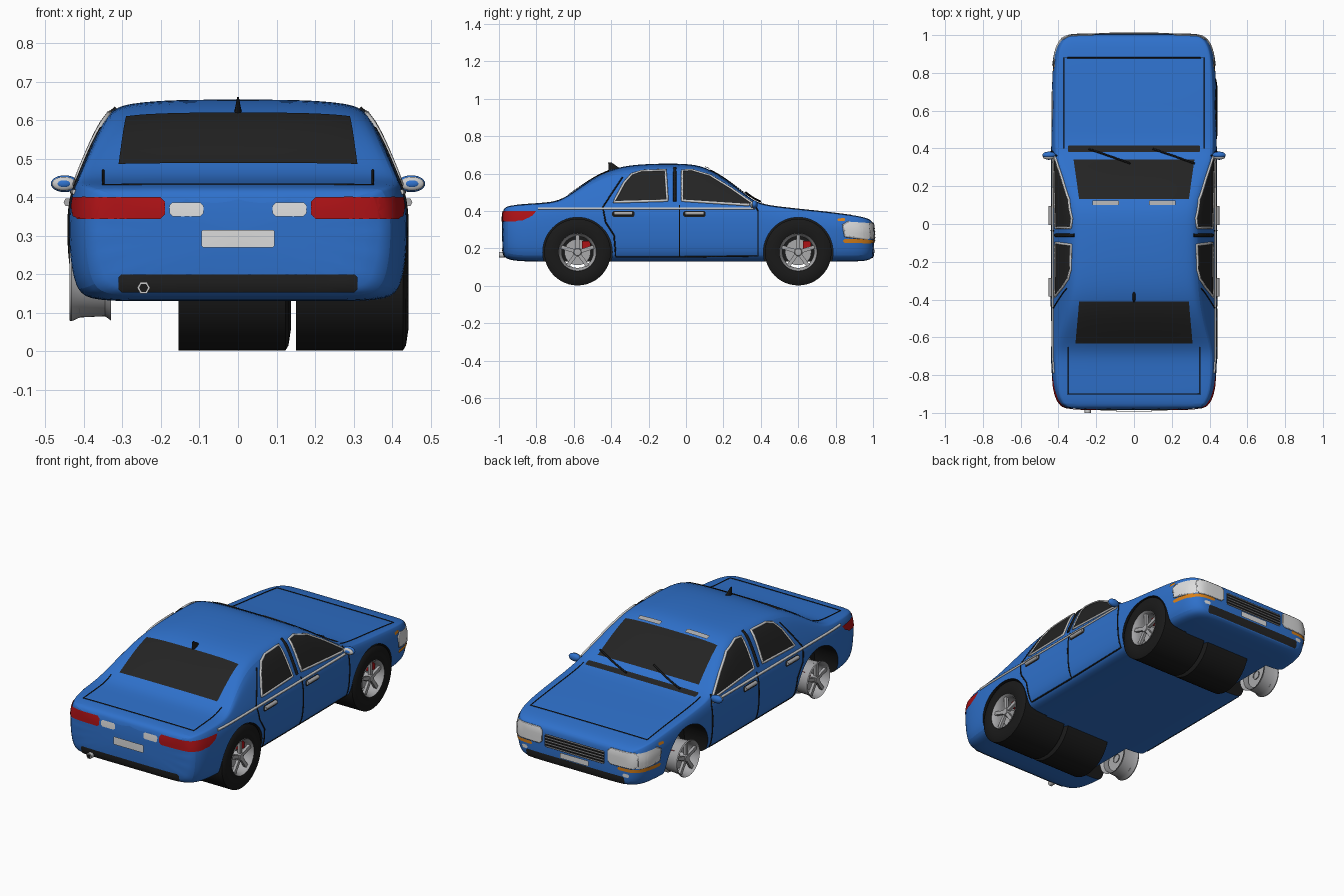
import bpy, bmesh, math
from mathutils import Vector, Matrix
from mathutils.bvhtree import BVHTree

cube = bpy.data.objects.get("Cube")
if cube:
    bpy.data.objects.remove(cube)


def material(name, *rgb):
    m = bpy.data.materials.new(name)
    m.use_nodes = True
    m.diffuse_color = (*rgb, 1)
    m.node_tree.nodes["Principled BSDF"].inputs["Base Color"].default_value = (*rgb, 1)
    return m


BLUE = material("body_blue", .028, .165, .6)
GLASS = material("dark_glass", .017, .017, .017)
BLACK = material("rubber_black", .01, .01, .01)
SILVER = material("silver", .4, .4, .41)
CHROME = material("light_trim", .6, .6, .6)
LAMP = material("lamp_white", .72, .72, .72)
RED = material("lamp_red", .42, .006, .008)
ORANGE = material("indicator_orange", .7, .22, .01)


def select(ob):
    bpy.ops.object.select_all(action='DESELECT')
    ob.select_set(True)
    bpy.context.view_layer.objects.active = ob


def finish(name, bm, mat, angle=35):
    me = bpy.data.meshes.new(name)
    bm.to_mesh(me)
    bm.free()
    ob = bpy.data.objects.new(name, me)
    bpy.context.collection.objects.link(ob)
    me.materials.append(mat)
    select(ob)
    bpy.ops.object.shade_smooth_by_angle(angle=math.radians(angle))
    return ob


# Body shell: cross-sections along the length (y, half width, floor, belt, top)
STATIONS = [
    (-.985, .35, .17, .385, .405), (-.96, .40, .14, .40, .427), (-.88, .43, .13, .41, .436),
    (-.75, .44, .13, .415, .443), (-.67, .44, .13, .42, .455), (-.58, .44, .13, .42, .52),
    (-.48, .44, .13, .42, .588), (-.37, .44, .13, .42, .636), (-.22, .44, .13, .42, .653),
    (0, .44, .13, .42, .655), (.1, .44, .13, .42, .638), (.2, .44, .13, .42, .58),
    (.3, .44, .13, .42, .505), (.37, .44, .13, .418, .446), (.46, .438, .13, .405, .425),
    (.7, .436, .13, .38, .402), (.88, .43, .13, .36, .38), (.96, .405, .132, .345, .366),
    (.995, .37, .145, .325, .348), (1.006, .33, .17, .305, .325)]


def section(y, w, floor, belt, top):
    h = top - belt
    roof = w - .015 - .38 * h
    half = [(0, floor), (w * .5, floor), (w - .06, floor), (w - .02, floor + .025),
            (w - .005, floor + .09), (w, .3), (w - .002, belt - .04), (w - .012, belt),
            (w - .015 - .19 * h, belt + .5 * h), (roof, belt + .88 * h),
            (roof - .05, top - .04 * h), (roof * .5, top), (0, top)]
    ring = half + [(-x, z) for x, z in reversed(half[1:-1])]
    return [(x, y, z) for x, z in ring]


bm = bmesh.new()
rings = [[bm.verts.new(p) for p in section(*s)] for s in STATIONS]
count = len(rings[0])
for a, b in zip(rings, rings[1:]):
    for i in range(count):
        j = (i + 1) % count
        bm.faces.new((a[i], a[j], b[j], b[i]))
bm.faces.new(rings[0])
bm.faces.new(rings[-1])
bmesh.ops.recalc_face_normals(bm, faces=bm.faces)
body = finish("body", bm, BLUE)
sub = body.modifiers.new("smooth", 'SUBSURF')
sub.levels = 2
bpy.ops.object.modifier_apply(modifier="smooth")
bm = bmesh.new()
bm.from_mesh(body.data)
TREE = BVHTree.FromBMesh(bm)
bm.free()

# Wheel arches
WHEELS = {"rear": -.58, "front": .6}
for y in WHEELS.values():
    for side in (-1, 1):
        bm = bmesh.new()
        turn = Matrix.Translation((side * .44, y, .18)) @ Matrix.Rotation(math.pi / 2, 4, 'Y')
        bmesh.ops.create_cone(bm, cap_ends=True, segments=56, radius1=.186, radius2=.186,
                              depth=.32, matrix=turn)
        cutter = finish("arch_cutter", bm, BLACK)
        select(body)
        cut = body.modifiers.new("arch", 'BOOLEAN')
        cut.object, cut.operation, cut.material_mode = cutter, 'DIFFERENCE', 'TRANSFER'
        bpy.ops.object.modifier_apply(modifier="arch")
        bpy.data.objects.remove(cutter)
select(body)
bpy.ops.object.shade_smooth_by_angle(angle=math.radians(35))


# Helpers that lay plates and lines on the shell, seen along an axis
def place(view, a, b, d):
    return Vector({'x': (d, a, b), 'y': (a, d, b), 'z': (a, b, d)}[view[1]])


def cast(view, a, b, lift):
    s = 1 if view[0] == '+' else -1
    p, n, *_ = TREE.ray_cast(place(view, a, b, 2 * s), place(view, 0, 0, -s))
    if p is None:
        p, n, *_ = TREE.find_nearest(place(view, a, b, s * (.9 if view[1] == 'y' else .4)))
    return p + n * lift


def plate(name, view, outline, mat, lift=.004):
    bm = bmesh.new()
    bm.faces.new([bm.verts.new((a, b, 0)) for a, b in outline])
    for axis in (0, 1):
        for k in range(-50, 50):
            at, normal = [0, 0, 0], [0, 0, 0]
            at[axis], normal[axis] = k * .02 + .0013, 1
            bmesh.ops.bisect_plane(bm, geom=bm.verts[:] + bm.edges[:] + bm.faces[:],
                                   plane_co=at, plane_no=normal)
    for v in bm.verts:
        v.co = cast(view, v.co.x, v.co.y, lift)
    bm.normal_update()
    out = place(view, 0, 0, 1 if view[0] == '+' else -1)
    bmesh.ops.reverse_faces(bm, faces=[f for f in bm.faces if f.normal.dot(out) < 0])
    return finish(name, bm, mat, 60)


def tube(name, points, mat, radius, closed=False):
    cu = bpy.data.curves.new(name, 'CURVE')
    cu.dimensions, cu.bevel_depth, cu.bevel_resolution, cu.use_fill_caps = '3D', radius, 1, True
    sp = cu.splines.new('POLY')
    sp.points.add(len(points) - 1)
    for q, p in zip(sp.points, points):
        q.co = (*p, 1)
    sp.use_cyclic_u = closed
    cu.materials.append(mat)
    ob = bpy.data.objects.new(name, cu)
    bpy.context.collection.objects.link(ob)
    select(ob)
    bpy.ops.object.convert(target='MESH')


def line(name, view, path, mat, radius=.004, closed=False, lift=.0):
    pts = []
    for p, q in zip(path, path[1:] + path[:1] if closed else path[1:]):
        p, q = Vector(p), Vector(q)
        steps = max(1, round((q - p).length / .025))
        pts += [cast(view, *p.lerp(q, i / steps), lift) for i in range(steps)]
    if not closed:
        pts.append(cast(view, *path[-1], lift))
    tube(name, pts, mat, radius, closed)


def box(x0, x1, z0, z1, c=.008):
    return [(x0 + c, z0), (x1 - c, z0), (x1, z0 + c), (x1, z1 - c),
            (x1 - c, z1), (x0 + c, z1), (x0, z1 - c), (x0, z0 + c)]


def ball(name, at, size, mat):
    bm = bmesh.new()
    bmesh.ops.create_uvsphere(bm, u_segments=24, v_segments=14, radius=1,
                              matrix=Matrix.Translation(at) @ Matrix.Diagonal((*size, 1)))
    return finish(name, bm, mat, 60)


# Front and rear glass, cowl, wipers, panel gaps
plate("windscreen", '+z', [(-.32, .34), (.32, .34), (.29, .13), (-.29, .13)], GLASS)
plate("rear_window", '+z', [(-.31, -.63), (.31, -.63), (.29, -.41), (-.29, -.41)], GLASS)
plate("cowl", '+z', box(-.35, .35, .38, .415, .004), GLASS)
for x in (-.24, .1):
    line("wiper", '+z', [(x, .395), (x + .22, .315)], BLACK, .005, lift=.009)
line("bonnet_gap", '+z', [(-.37, .4), (-.37, .88), (.37, .88), (.37, .4)], BLACK, .003)
line("boot_gap", '+z', [(-.35, -.65), (-.35, -.9), (.35, -.9), (.35, -.65)], BLACK, .003)

# Sides: windows, doors, trim, lamps, mirrors
FRONT_WINDOW = [(-.02, .455), (-.02, .615), (.03, .618), (.13, .588), (.24, .52), (.36, .437), (.33, .432)]
REAR_WINDOW = [(-.385, .447), (-.33, .55), (-.29, .595), (-.24, .612), (-.11, .617), (-.1, .455)]
for s, view in ((1, '+x'), (-1, '-x')):
    tag = "left_" if s > 0 else "right_"
    for part, shape in (("front_window", FRONT_WINDOW), ("rear_window", REAR_WINDOW)):
        plate(tag + part, view, shape, GLASS)
        line(tag + part + "_trim", view, shape, CHROME, .007, True, .002)
    line(tag + "front_door_gap", view, [(.36, .45), (.385, .4), (.385, .16), (-.035, .155), (-.035, .43)], BLACK)
    line(tag + "pillar_gap", view, [(-.06, .45), (-.06, .63)], BLACK, .009)
    line(tag + "rear_door_gap", view, [(-.035, .155), (-.375, .155), (-.385, .27), (-.43, .34),
                                       (-.445, .42), (-.4, .49), (-.34, .58)], BLACK)
    line(tag + "belt_trim", view, [(-.79, .413), (.37, .413)], CHROME, .007, lift=.001)
    for y in (-.335, .045):
        plate(tag + "handle_recess", view, box(y - .06, y + .06, .368, .4), BLACK, .003)
        line(tag + "handle", view, [(y - .05, .386), (y + .05, .386)], SILVER, .011, lift=.007)
    plate(tag + "tail_lamp_side", view, [(-.97, .345), (-.87, .35), (-.82, .375), (-.8, .4), (-.97, .4)], RED)
    plate(tag + "headlamp_side", view, [(.85, .265), (.975, .25), (.975, .335), (.87, .342), (.84, .325)], LAMP)
    line(tag + "headlamp_trim", view, [(.97, .25), (.85, .265), (.84, .325), (.87, .342)], SILVER, .006)
    plate(tag + "indicator_side", view, box(.84, .975, .23, .25), ORANGE)
    plate(tag + "wing_indicator", view, box(.81, .85, .345, .36, .004), ORANGE)

    def across(a, b):
        return sorted((s * a, s * b))

    plate(tag + "tail_lamp", '-y', box(*across(.19, .425), .343, .4, .012), RED)
    plate(tag + "reversing_lamp", '-y', box(*across(.09, .178), .35, .386), LAMP)
    plate(tag + "headlamp", '+y', box(*across(.21, .41), .252, .335, .015), LAMP)
    line(tag + "headlamp_frame", '+y', box(*across(.21, .38), .252, .335, .015), SILVER, .005, True)
    plate(tag + "indicator", '+y', box(*across(.27, .41), .228, .246), ORANGE)
    plate(tag + "fog_lamp", '+y', box(*across(.3, .34), .195, .215), LAMP)
    plate(tag + "visor_bar", '+z', box(*across(.08, .22), .098, .122, .003), SILVER, .008)
    ball(tag + "mirror", (s * .45, .365, .435), (.036, .018, .022), BLUE)
    ball(tag + "mirror_glass", (s * .452, .352, .435), (.031, .01, .018), CHROME)
    ball(tag + "mirror_centre", (s * .452, .346, .435), (.018, .006, .01), BLUE)

# Ends: bumpers, plates, grille, exhaust
plate("rear_valance", '-y', box(-.31, .31, .155, .2), GLASS)
plate("rear_plate", '-y', box(-.095, .095, .27, .315, .004), LAMP, .008)
plate("front_intake", '+y', box(-.31, .31, .152, .195), GLASS)
plate("front_plate", '+y', box(-.09, .09, .2, .232, .004), LAMP, .008)
plate("grille", '+y', box(-.19, .19, .238, .312), BLACK)
for i in range(5):
    line("grille_bar", '+y', [(-.185, .243 + i * .016), (.185, .243 + i * .016)], SILVER, .0035, lift=.004)
tube("exhaust", [(-.245, -.88, .165), (-.245, -1, .165)], CHROME, .017)
tube("exhaust_bore", [(-.245, -.9, .165), (-.245, -1.001, .165)], BLACK, .012)

# Roof aerial
bm = bmesh.new()
bmesh.ops.create_cone(bm, cap_ends=True, segments=12, radius1=.04, radius2=.008, depth=.045,
                      matrix=Matrix.Translation((0, -.375, .638)) @ Matrix.Diagonal((.27, 1, 1, 1)))
for v in bm.verts:
    v.co.y -= max(0, v.co.z - .64) * 1.6
finish("aerial", bm, BLACK)


# Wheels: profiles of (radius, x) turned about the axle
def lathe(name, profile, y, mat, shift=0, flip=1):
    bm = bmesh.new()
    vs = [bm.verts.new((flip * (x + shift), y, .18 + r)) for r, x in profile]
    edges = [bm.edges.new(pair) for pair in zip(vs, vs[1:])]
    bmesh.ops.spin(bm, geom=vs + edges, cent=(0, y, .18), axis=(1, 0, 0),
                   angle=math.tau, steps=48)
    bmesh.ops.remove_doubles(bm, verts=bm.verts, dist=.0002)
    bmesh.ops.recalc_face_normals(bm, faces=bm.faces)
    return finish(name, bm, mat)


TYRE = [(.1, .15), (.178, .15), (.178, .428), (.165, .436), (.125, .442), (.1, .434), (.1, .15)]
RIM = [(.1, .33), (.086, .345), (.084, .4), (.09, .425), (.1, .438), (.102, .432), (.092, .41),
       (.089, .345), (.1, .33)]
for end, y in WHEELS.items():
    lathe(end + "_outer_tyre", TYRE, y, BLACK)
    lathe(end + "_inner_tyre", TYRE, y, BLACK, -.305)
    for s, tag in ((1, "left_"), (-1, "right_")):
        lathe(tag + end + "_rim", RIM, y, SILVER, flip=s)
        lathe(tag + end + "_hub", [(0, .432), (.018, .43), (.024, .42), (.024, .36)], y, SILVER, flip=s)
        lathe(tag + end + "_brake_disc", [(0, .375), (.07, .375), (.07, .365), (0, .365)], y, SILVER, flip=s)
        bm = bmesh.new()
        for k in range(5):
            spoke = (Matrix.Translation((s * .418, y, .18)) @ Matrix.Rotation(k * math.tau / 5, 4, 'X')
                     @ Matrix.Translation((0, 0, .052)) @ Matrix.Diagonal((.016, .02, .082, 1)))
            bmesh.ops.create_cube(bm, size=1, matrix=spoke)
        finish(tag + end + "_spokes", bm, SILVER)
        bm = bmesh.new()
        bmesh.ops.create_cube(bm, size=1, matrix=Matrix.Translation((s * .385, y + .047, .22))
                              @ Matrix.Diagonal((.03, .045, .04, 1)))
        finish(tag + end + "_caliper", bm, RED)
